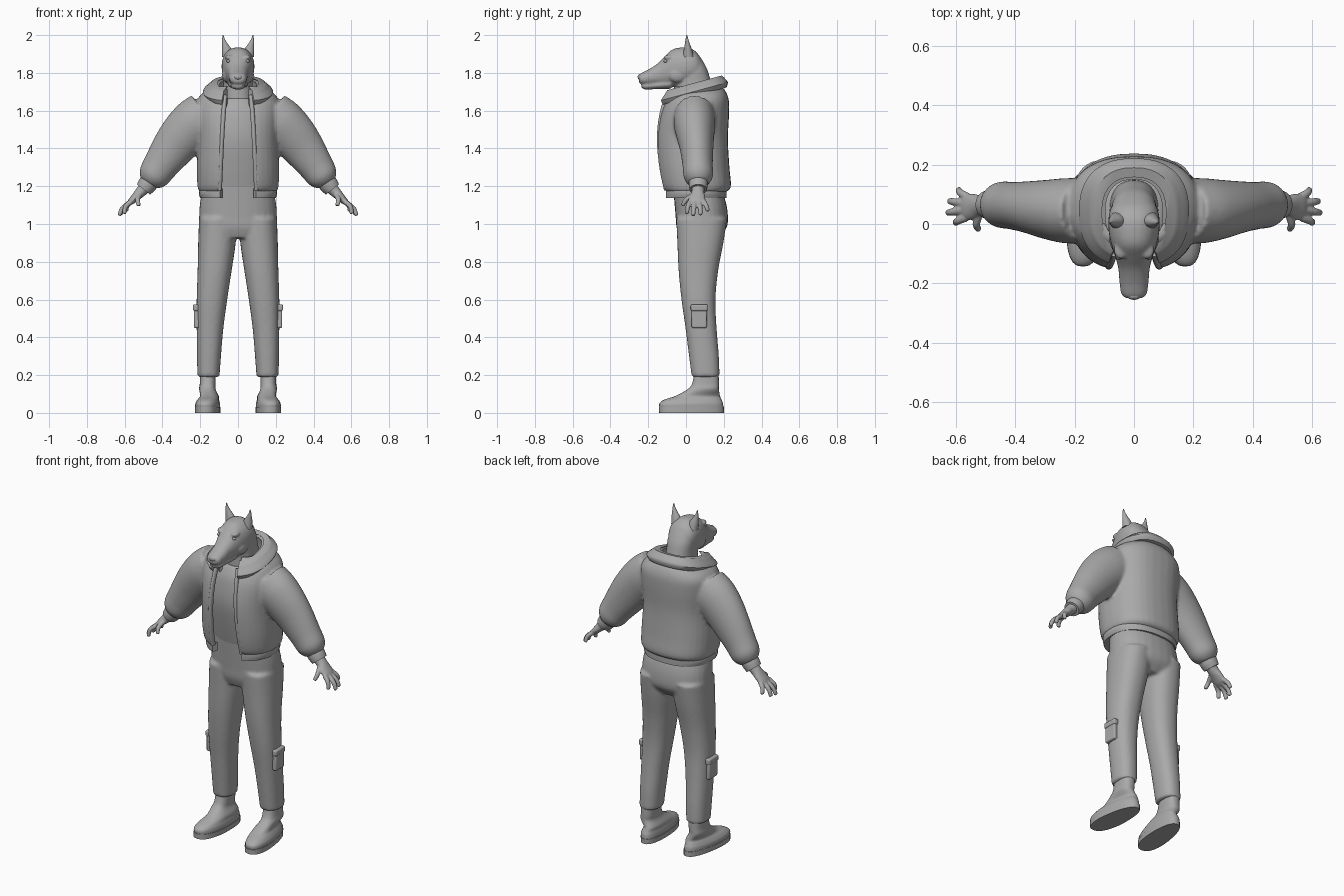
import bpy, bmesh, math
from mathutils import Vector

default = bpy.data.objects.get("Cube")
if default:
    bpy.data.objects.remove(default, do_unlink=True)

grey = bpy.data.materials.new("plain grey")
grey.use_nodes = True
grey.diffuse_color = (0.4, 0.4, 0.4, 1)
grey.node_tree.nodes["Principled BSDF"].inputs["Base Color"].default_value = (0.4, 0.4, 0.4, 1)
SIDES = ((1, "left"), (-1, "right"))


def power(v, p):
    return math.copysign(abs(v) ** (2 / p), v)


def oval(c, u, v, p=2.0, n=28):
    """Closed superellipse ring around c with half axes u and v."""
    c, u, v = Vector(c), Vector(u), Vector(v)
    turns = [2 * math.pi * i / n for i in range(n)]
    return [c + u * power(math.cos(a), p) + v * power(math.sin(a), p) for a in turns]


def slab(z, x0, x1, y0, y1, p=2.3):
    """Level ring given by its extents."""
    return oval(((x0 + x1) / 2, (y0 + y1) / 2, z), ((x1 - x0) / 2, 0, 0), (0, (y1 - y0) / 2, 0), p)


def open_ring(z, hx, y0, y1, gap, thick, slope=0.0, p=2.4, n=30):
    """C-shaped ring with wall thickness, open at the front."""
    cy, hy = (y0 + y1) / 2, (y1 - y0) / 2
    start = math.asin(min(1, (gap / hx) ** (p / 2)))

    def arc(d):
        pts = []
        for i in range(n + 1):
            a = start + (2 * math.pi - 2 * start) * i / n
            y = cy - (hy - d) * power(math.cos(a), p)
            pts.append(Vector(((hx - d) * power(math.sin(a), p), y, z + slope * y)))
        return pts
    return arc(0) + arc(thick)[::-1]


def tube(stations, s=1):
    """Rings square to a path of (x, y, z, in-plane radius, y radius)."""
    pts = [Vector(q[:3]) for q in stations]
    rings = []
    for i, q in enumerate(stations):
        t = (pts[min(i + 1, len(pts) - 1)] - pts[max(i - 1, 0)]).normalized()
        v = Vector((0, 1, 0))
        v = (v - t * v.dot(t)).normalized()
        rings.append(oval(pts[i], v.cross(t) * q[3], v * q[4]))
    return mirrored(rings, s)


def mirrored(rings, s):
    return [[Vector((p.x * s, p.y, p.z)) for p in r] for r in rings]


def refine(rings, steps):
    """Catmull-Rom interpolation between rings."""
    out = []
    for i in range(len(rings) - 1):
        a, b, c, d = (rings[max(0, min(len(rings) - 1, i + k))] for k in (-1, 0, 1, 2))
        for j in range(steps):
            t = j / steps
            out.append([q + 0.5 * t * (r - p + t * (2 * p - 5 * q + 4 * r - w + t * (3 * (q - r) + w - p)))
                        for p, q, r, w in zip(a, b, c, d)])
    return out + [rings[-1]]


def build(name, lofts, steps=4, voxel=0, passes=4):
    """Skin each list of rings; optionally fuse them into one soft surface."""
    bm = bmesh.new()
    for rings in lofts:
        rows = [[bm.verts.new(p) for p in r] for r in refine(rings, steps)]
        n = len(rows[0])
        for a, b in zip(rows, rows[1:]):
            for i in range(n):
                bm.faces.new((a[i], a[(i + 1) % n], b[(i + 1) % n], b[i]))
        bm.faces.new(rows[0][::-1])
        bm.faces.new(rows[-1])
    bmesh.ops.recalc_face_normals(bm, faces=bm.faces)
    mesh = bpy.data.meshes.new(name)
    bm.to_mesh(mesh)
    bm.free()
    mesh.materials.append(grey)
    ob = bpy.data.objects.new(name, mesh)
    bpy.context.collection.objects.link(ob)
    bpy.ops.object.select_all(action="DESELECT")
    ob.select_set(True)
    bpy.context.view_layer.objects.active = ob
    bpy.ops.object.shade_smooth_by_angle(angle=math.radians(45))
    if voxel:
        fuse = ob.modifiers.new("fuse", "REMESH")
        fuse.mode, fuse.voxel_size, fuse.use_smooth_shade = "VOXEL", voxel, True
        soft = ob.modifiers.new("soften", "SMOOTH")
        soft.factor, soft.iterations = 0.5, passes
    return ob


# Jacket: open body shell fused with the sleeves
body = [(1.17, .205, -.115, .215, .098), (1.2, .215, -.135, .238, .096), (1.3, .218, -.152, .23, .09),
        (1.45, .213, -.16, .222, .083), (1.58, .222, -.14, .228, .075), (1.66, .215, -.105, .226, .07),
        (1.71, .165, -.085, .205, .066), (1.73, .125, -.07, .18, .06)]
sleeve = [(.17, .045, 1.57, .135, .11), (.23, .045, 1.53, .133, .11), (.29, .05, 1.47, .125, .1),
          (.35, .057, 1.395, .112, .088), (.41, .062, 1.31, .094, .08), (.447, .065, 1.255, .084, .078),
          (.468, .065, 1.226, .064, .06), (.475, .065, 1.215, .045, .045)]
build("jacket", [[open_ring(z, hx, a, b, g, .024) for z, hx, a, b, g in body]]
      + [tube(sleeve, s) for s, _ in SIDES], voxel=.009, passes=6)
build("jacket_hem", [[open_ring(z, hx, -.118, .215, .096, .03) for z, hx in ((1.137, .2), (1.16, .208), (1.187, .206))]])

# Collar: turned-down outer leaf and a standing inner band
build("collar", [[open_ring(z, hx, a, b, g, .032, .27) for z, hx, a, b, g in
                  ((1.665, .17, -.135, .215, .085), (1.69, .186, -.145, .222, .085),
                   (1.71, .168, -.13, .21, .08), (1.735, .14, -.115, .19, .075))]], steps=2)
build("collar_band", [[open_ring(z, hx, -.095, b, .065, .018, .27) for z, hx, b in
                       ((1.64, .13, .18), (1.7, .122, .175), (1.728, .115, .168))]], steps=2)
for s, side in SIDES:
    # Facing strip along the open front edge
    edge = [(.097, -.10, 1.18), (.092, -.125, 1.3), (.085, -.138, 1.45), (.077, -.125, 1.58), (.068, -.095, 1.68)]
    build(side + "_front_facing", [tube([(*q, .012, .016) for q in edge], s)])

# Shirt and trousers
shirt = [(1.16, .17, -.06, .16), (1.3, .175, -.09, .17), (1.45, .175, -.112, .17),
         (1.58, .16, -.098, .17), (1.64, .125, -.075, .16), (1.665, .085, -.058, .14)]
build("shirt", [[slab(z, -h, h, a, b) for z, h, a, b in shirt]])
hips = [(1.235, .175, -.072, .17), (1.12, .2, -.062, .21), (1.04, .206, -.055, .222),
        (.98, .205, -.05, .215), (.925, .17, -.03, .17)]
leg = [(1.03, .005, .206, -.052, .218), (.9, .012, .211, -.046, .198), (.75, .034, .214, -.039, .17),
       (.6, .057, .219, -.024, .156), (.45, .077, .219, -.003, .162), (.3, .09, .217, .016, .174),
       (.19, .098, .215, .03, .178)]
build("trousers", [[slab(z, -h, h, a, b) for z, h, a, b in hips]]
      + [mirrored([slab(*q) for q in leg], s) for s, _ in SIDES], voxel=.009, passes=5)


def plate(name, s, x, y, z, w, d, h):
    bpy.ops.mesh.primitive_cube_add(size=1, location=(x * s, y, z))
    ob = bpy.context.object
    ob.name = name
    ob.scale = (w, d, h)
    bpy.ops.object.transform_apply(location=False, rotation=False)
    ob.data.materials.append(grey)
    bevel = ob.modifiers.new("round", "BEVEL")
    bevel.width, bevel.segments = .008, 3
    bpy.ops.object.shade_smooth_by_angle()


shoe = [(.025, .106, .235, -.14, .198), (.05, .107, .235, -.141, .196), (.07, .112, .225, -.115, .188),
        (.09, .115, .215, -.055, .18), (.125, .118, .206, .008, .174), (.16, .118, .202, .034, .174),
        (.24, .118, .202, .05, .172)]
sole = [(0, .103, .237, -.143, .2), (.03, .103, .237, -.144, .201)]
fingers = [((.566, .022, 1.118), (.595, .01, 1.092), (.602, .004, 1.056)),
           ((.575, .047, 1.112), (.612, .041, 1.082), (.628, .038, 1.047)),
           ((.573, .07, 1.112), (.608, .075, 1.084), (.622, .077, 1.05)),
           ((.56, .09, 1.122), (.585, .105, 1.1), (.592, .116, 1.07)),
           ((.52, .04, 1.155), (.532, .0, 1.128), (.525, -.018, 1.098))]

for s, side in SIDES:
    # Cargo pocket and its flap
    plate(side + "_pocket", s, .219, .07, .502, .03, .08, .105)
    plate(side + "_pocket_flap", s, .222, .07, .557, .032, .09, .035)

    # Shoe with toes turned slightly outward and a narrower heel
    for part, profile in (("shoe", shoe), ("sole", sole)):
        rings = [slab(*q, p=2.5) for q in profile]
        for ring in rings:
            for p in ring:
                if p.z < .1:
                    p.x = .17 + (p.x - .17) * (1 - max(0, p.y) * .9) - p.y * .09 - .01
        build(f"{side}_{part}", [mirrored(rings, s)])

    # Sleeve cuff, then palm and fingers fused into a hand
    build(side + "_cuff", [tube([(.462, .065, 1.232, .05, .05), (.482, .065, 1.206, .05, .05),
                                 (.5, .065, 1.183, .044, .046)], s)])
    palm = [(.485, .065, 1.2, .033, .036), (.515, .063, 1.17, .029, .033), (.54, .06, 1.145, .023, .042),
            (.565, .057, 1.12, .018, .045), (.58, .056, 1.106, .011, .038)]
    build(side + "_hand", [tube(palm, s)]
          + [tube([(*q, r, r) for q, r in zip((*f, Vector(f[2]) * 1.002), (.014, .0125, .01, .005))], s)
             for f in fingers], voxel=.004, passes=3)


# Head: skull with muzzle, lower jaw, neck and brows in one soft surface
def face(y, h, z0, z1, p=2.2):
    return oval((0, y, (z0 + z1) / 2), (h, 0, 0), (0, 0, (z1 - z0) / 2), p)


def ball(x, y, z, rx, ry, rz):
    """Ellipsoid as stacked rings."""
    rings = []
    for i in range(9):
        a = math.pi * (.04 + .92 * i / 8)
        k, dz = math.sin(a), rz * math.cos(a)
        rings.append(slab(z - dz, x - rx * k, x + rx * k, y - ry * k, y + ry * k, 2))
    return rings


skull = [(-.25, .028, 1.752, 1.79), (-.235, .043, 1.738, 1.8), (-.195, .049, 1.733, 1.82), (-.15, .053, 1.732, 1.85),
         (-.115, .062, 1.728, 1.885), (-.075, .075, 1.725, 1.922), (-.03, .085, 1.725, 1.934),
         (.02, .086, 1.74, 1.932), (.06, .075, 1.76, 1.905), (.09, .045, 1.78, 1.86)]
jaw = [(-.235, .02, 1.722, 1.742), (-.215, .035, 1.712, 1.748), (-.16, .042, 1.714, 1.755), (-.08, .055, 1.716, 1.77)]
neck = [(1.62, .085, -.055, .15), (1.7, .08, -.055, .145), (1.76, .077, -.055, .13),
        (1.82, .078, -.05, .112), (1.87, .07, -.03, .085)]
brows = [ball(s * .045, -.088, 1.882, .023, .03, .014) for s, _ in SIDES]
cheeks = [ball(s * .058, -.045, 1.79, .026, .05, .042) for s, _ in SIDES]
build("head", [[face(*q) for q in skull], [face(*q) for q in jaw], [slab(z, -h, h, a, b) for z, h, a, b in neck]]
      + brows + cheeks, voxel=.006, passes=3)
build("nose", [ball(0, -.242, 1.779, .024, .014, .016)], steps=2)
for s, side in SIDES:
    build(side + "_eye", [ball(s * .051, -.109, 1.862, .011, .011, .008)], steps=2)
    ear = [(1.885, .054, .012, .03, .03), (1.925, .06, .01, .026, .021), (1.955, .07, .007, .015, .013),
           (1.98, .077, .005, .007, .007), (2.0, .079, .004, .002, .002)]
    build(side + "_ear", [mirrored([slab(z, x - h, x + h, y - d, y + d, 2) for z, x, y, h, d in ear], s)])
